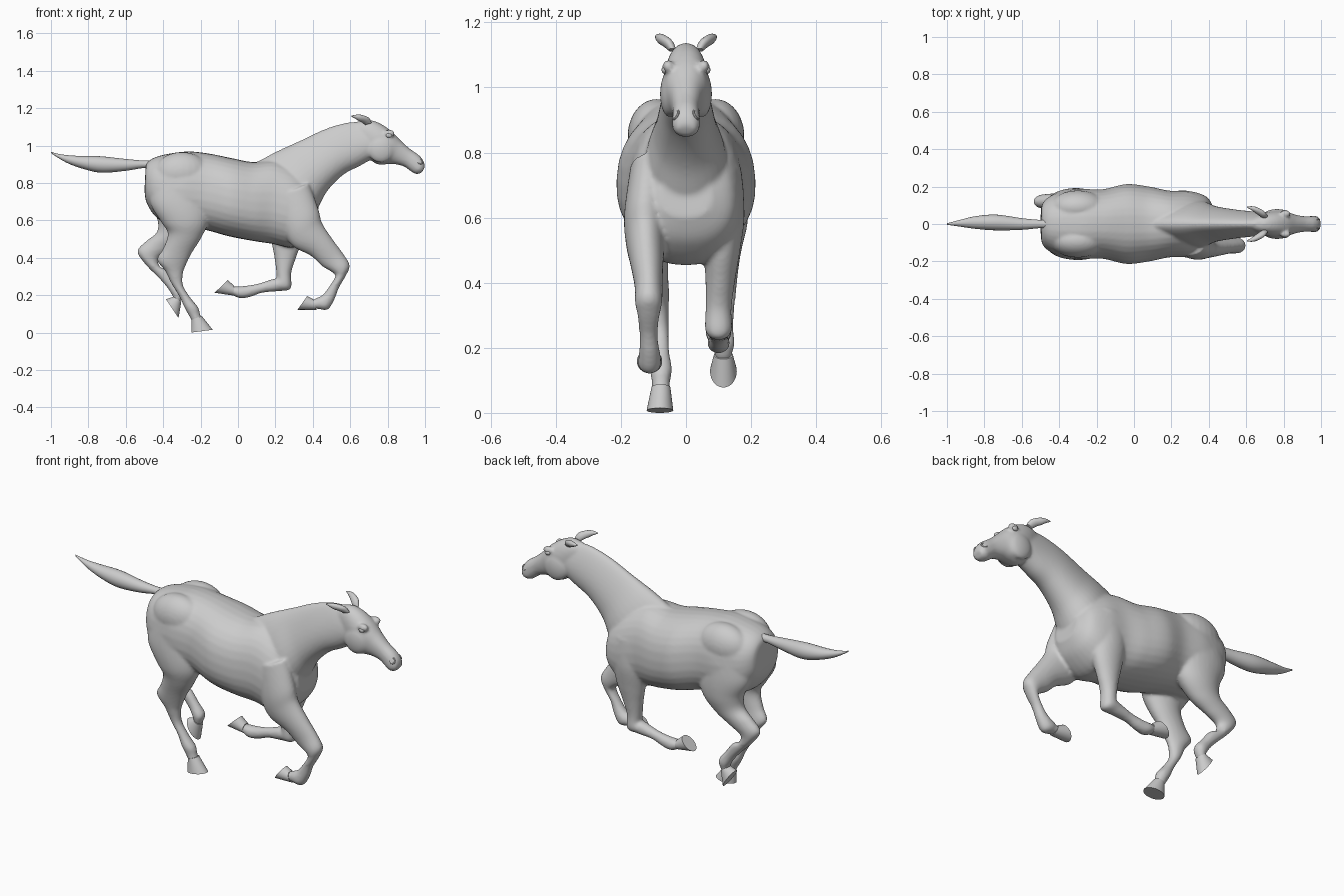
import bpy, bmesh, math
from mathutils import Vector, Matrix


def spline(p, t):
    """Catmull-Rom through rows of numbers."""
    i = min(int(t), len(p) - 2)
    f = t - i
    a, b, c, d = p[max(i - 1, 0)], p[i], p[i + 1], p[min(i + 2, len(p) - 1)]
    return [0.5 * (2 * B + (C - A) * f + (2 * A - 5 * B + 4 * C - D) * f * f
                   + (3 * B - A - 3 * C + D) * f ** 3) for A, B, C, D in zip(a, b, c, d)]


def loft(bm, rows, taper=0.0, power=2.0, steps=6, sides=32):
    """Rows are (xa, za, xb, zb, y, half width): two outline points and a sideways size."""
    rings = []
    for k in range((len(rows) - 1) * steps + 1):
        xa, za, xb, zb, y, w = spline(rows, k / steps)
        mid = Vector(((xa + xb) / 2, y, (za + zb) / 2))
        up = Vector(((xa - xb) / 2, 0, (za - zb) / 2))
        ring = []
        for s in range(sides):
            ang = 2 * math.pi * s / sides
            c, n = math.cos(ang), math.sin(ang)
            c = math.copysign(abs(c) ** (2 / power), c)
            n = math.copysign(abs(n) ** (2 / power), n)
            ring.append(bm.verts.new(mid + up * n + Vector((0, w * c * (1 - taper * n), 0))))
        rings.append(ring)
    for r, q in zip(rings, rings[1:]):
        for s in range(sides):
            t = (s + 1) % sides
            bm.faces.new((r[s], r[t], q[t], q[s]))
    bm.faces.new(rings[0][::-1])
    bm.faces.new(rings[-1])


def ball(bm, loc, size):
    bmesh.ops.create_uvsphere(bm, u_segments=24, v_segments=16, radius=1,
                              matrix=Matrix.Translation(loc) @ Matrix.Diagonal((*size, 1)))


def finish(bm, name, angle=60):
    bmesh.ops.recalc_face_normals(bm, faces=bm.faces)
    mesh = bpy.data.meshes.new(name)
    bm.to_mesh(mesh)
    bm.free()
    ob = bpy.data.objects.new(name, mesh)
    bpy.context.collection.objects.link(ob)
    bpy.ops.object.select_all(action='DESELECT')
    ob.select_set(True)
    bpy.context.view_layer.objects.active = ob
    bpy.ops.object.shade_smooth_by_angle(angle=math.radians(angle))
    return ob


torso = [(-.495, .86, -.5, .76, 0, .06), (-.485, .91, -.487, .69, 0, .115),
         (-.42, .945, -.43, .61, 0, .16), (-.28, .968, -.33, .57, 0, .187),
         (-.16, .958, -.18, .55, 0, .185), (-.03, .932, -.05, .515, 0, .213),
         (.08, .912, .08, .49, 0, .2), (.2, .92, .18, .475, 0, .178),
         (.3, .88, .3, .455, 0, .175), (.38, .81, .395, .52, 0, .145),
         (.42, .74, .435, .6, 0, .08)]
neck = [(.06, .89, .34, .5, 0, .12), (.2, .965, .425, .66, 0, .12),
        (.33, 1.025, .48, .76, 0, .092), (.465, 1.088, .565, .845, 0, .075),
        (.58, 1.122, .65, .89, 0, .065), (.68, 1.13, .72, .93, 0, .06)]
head = [(.64, 1.125, .69, .98, 0, .045), (.7, 1.137, .7, .935, 0, .06),
        (.76, 1.118, .745, .9, 0, .07), (.82, 1.077, .8, .9, 0, .068),
        (.87, 1.027, .84, .9, 0, .052), (.92, .982, .89, .887, 0, .042),
        (.968, .948, .92, .865, 0, .042), (.992, .917, .95, .848, 0, .042),
        (1.0, .885, .98, .852, 0, .03)]

# Legs, from shoulder or hip to pastern; y is positive on the far side
near_fore = [(.38, .8, .2, .72, -.11, .06), (.43, .66, .24, .56, -.125, .065),
             (.45, .585, .29, .465, -.125, .06), (.505, .5, .39, .41, -.12, .05),
             (.56, .425, .45, .355, -.115, .043), (.597, .36, .5, .325, -.115, .042),
             (.577, .305, .52, .3, -.115, .035), (.54, .24, .48, .235, -.115, .028),
             (.515, .175, .45, .2, -.112, .032), (.48, .123, .425, .187, -.112, .036),
             (.43, .126, .405, .178, -.112, .028), (.395, .13, .39, .175, -.112, .026)]
far_fore = [(.36, .75, .16, .75, .11, .06), (.36, .62, .16, .6, .115, .065),
            (.345, .5, .18, .48, .11, .055), (.31, .4, .195, .4, .105, .045),
            (.285, .32, .205, .32, .1, .04), (.282, .235, .205, .29, .1, .042),
            (.22, .222, .18, .285, .1, .035), (.13, .213, .11, .262, .1, .027),
            (.07, .192, .04, .25, .1, .03), (.015, .183, -.005, .247, .1, .035),
            (-.03, .2, -.02, .246, .1, .028), (-.06, .21, -.045, .25, .1, .026)]
near_hind = [(-.2, .85, -.45, .85, -.1, .07), (-.16, .7, -.47, .7, -.11, .08),
             (-.16, .59, -.41, .59, -.115, .075), (-.2, .5, -.375, .53, -.11, .06),
             (-.25, .42, -.4, .45, -.1, .045), (-.285, .345, -.433, .39, -.09, .038),
             (-.295, .31, -.39, .33, -.085, .032), (-.293, .25, -.355, .26, -.08, .027),
             (-.253, .185, -.312, .19, -.078, .027), (-.213, .135, -.287, .135, -.077, .034),
             (-.203, .1, -.262, .09, -.077, .028), (-.19, .06, -.24, .05, -.077, .027)]
far_hind = [(-.2, .85, -.45, .85, .1, .07), (-.16, .7, -.47, .7, .11, .08),
            (-.19, .58, -.43, .6, .115, .075), (-.27, .49, -.435, .535, .115, .058),
            (-.36, .435, -.49, .49, .12, .044), (-.425, .395, -.538, .435, .12, .038),
            (-.415, .35, -.495, .365, .12, .033), (-.375, .332, -.425, .293, .12, .028),
            (-.332, .278, -.378, .24, .118, .027), (-.292, .225, -.352, .2, .116, .034),
            (-.297, .185, -.347, .19, .115, .028), (-.315, .155, -.35, .175, .115, .026)]

# Fused body: torso, neck, head and legs become one smooth skin
bm = bmesh.new()
loft(bm, torso, taper=.06, power=2.3)
loft(bm, neck, taper=.35)
loft(bm, head, power=2.2)
for leg in (near_fore, far_fore, near_hind, far_hind):
    loft(bm, leg)
for side in (-1, 1):
    ball(bm, (.765, side * .05, .98), (.07, .03, .072))      # cheek
    ball(bm, (.81, side * .055, 1.065), (.03, .018, .02))    # brow
    ball(bm, (-.3, side * .09, .85), (.15, .09, .115))       # rump
body = finish(bm, "body")
mod = body.modifiers.new("fuse", 'REMESH')
mod.mode = 'VOXEL'
mod.voxel_size = .008
mod.use_smooth_shade = True
mod = body.modifiers.new("soften", 'SMOOTH')
mod.factor = .5
mod.iterations = 6

# Hooves: coronet row then sole row
hooves = {
    "near_front_hoof": [(.42, .122, .4, .18, -.112, .029), (.318, .122, .37, .195, -.112, .039)],
    "far_front_hoof": [(-.025, .198, -.02, .25, .1, .029), (-.125, .213, -.055, .28, .1, .039)],
    "near_hind_hoof": [(-.193, .088, -.248, .07, -.077, .029), (-.135, .015, -.25, 0, -.08, .041)],
    "far_hind_hoof": [(-.303, .165, -.345, .192, .115, .029), (-.318, .078, -.385, .178, .115, .041)]}
for name, rows in hooves.items():
    bm = bmesh.new()
    loft(bm, rows, steps=4)
    finish(bm, name, 45)

# Tail
bm = bmesh.new()
loft(bm, [(-.43, .925, -.43, .87, 0, .025), (-.5, .92, -.5, .88, 0, .022),
          (-.6, .928, -.6, .865, 0, .031), (-.74, .943, -.73, .855, .008, .042),
          (-.86, .945, -.83, .876, .008, .034), (-.94, .952, -.92, .91, .004, .018),
          (-1.0, .966, -.998, .958, 0, .004)], sides=20)
finish(bm, "tail")

# Ears, eyes and nostrils, one per side
for side, label in ((-1, "near"), (1, "far")):
    bm = bmesh.new()
    loft(bm, [(.715, 1.12, .68, 1.11, side * .042, .012), (.7, 1.148, .665, 1.122, side * .056, .018),
              (.665, 1.163, .645, 1.132, side * .073, .017),
              (.635, 1.165, .625, 1.145, side * .084, .011),
              (.607, 1.16, .605, 1.155, side * .09, .003)], sides=16)
    finish(bm, label + "_ear")
    bm = bmesh.new()
    ball(bm, (.807, side * .066, 1.054), (.016, .009, .012))
    finish(bm, label + "_eye")
    bpy.ops.mesh.primitive_torus_add(major_radius=.014, minor_radius=.004, major_segments=24,
                                     minor_segments=8, location=(.973, side * .031, .915),
                                     rotation=(side * -1.0, .6, 0))
    bpy.context.object.name = label + "_nostril"
    bpy.ops.object.shade_smooth_by_angle()
